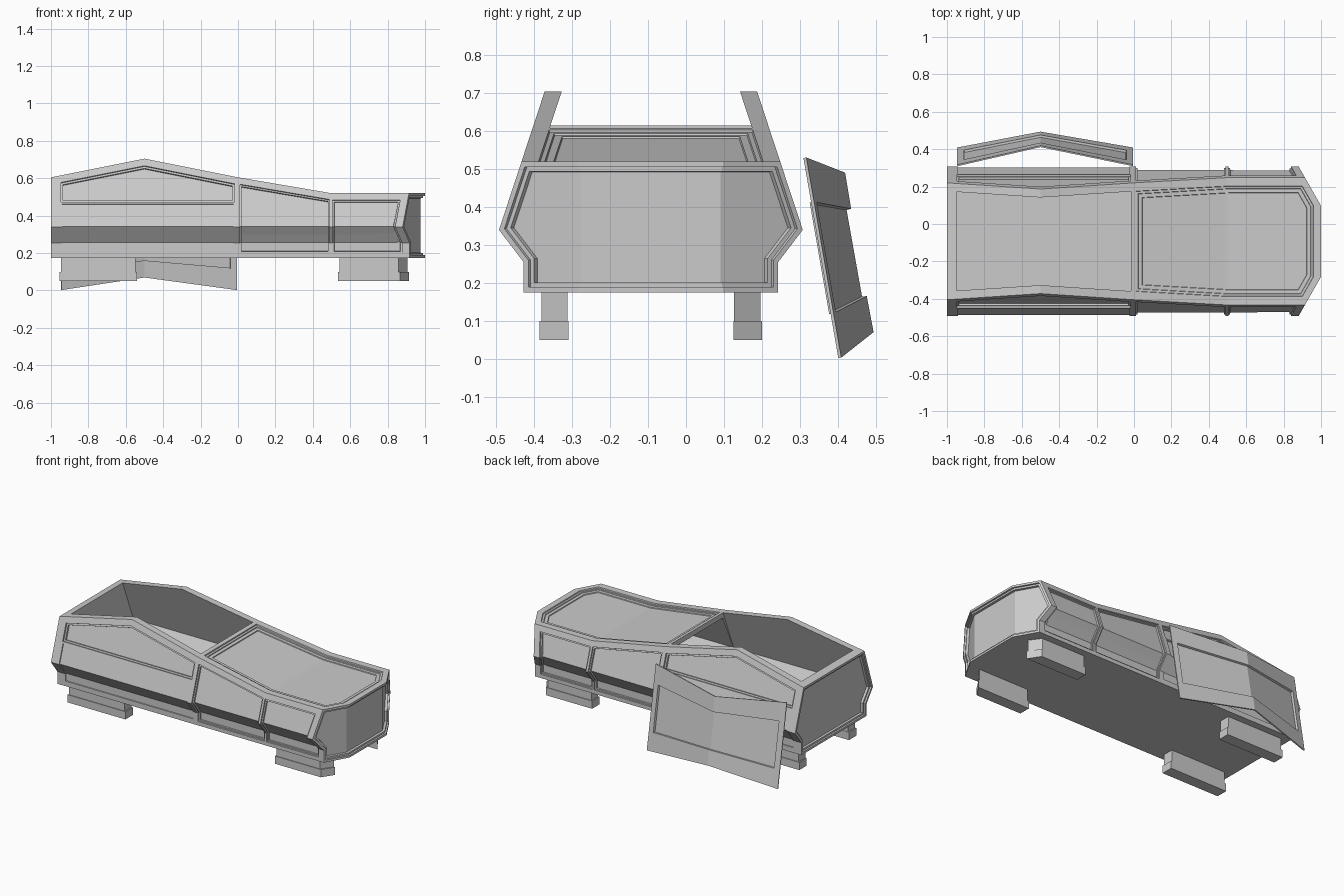
import bpy, bmesh

if "Cube" in bpy.data.objects:
    bpy.data.objects.remove(bpy.data.objects["Cube"])

YC = -0.0925          # centre line of the casket body


def finish(bm, name, fix_normals=True):
    if fix_normals:
        bmesh.ops.recalc_face_normals(bm, faces=bm.faces)
    me = bpy.data.meshes.new(name)
    bm.to_mesh(me)
    bm.free()
    ob = bpy.data.objects.new(name, me)
    bpy.context.collection.objects.link(ob)
    return ob


def top_z(x):
    pts = [(-1, .605), (-.5, .705), (0, .605), (.5, .52), (2, .52)]
    for (a, za), (b, zb) in zip(pts, pts[1:]):
        if x <= b:
            return za + (zb - za) * (x - a) / (b - a)


def half_w(z):
    return .40 - (z - .34) * .33


def foot_x(y):        # slanted plan of the foot end
    return 1 - max(0, abs(y) - .19) * .571


def mirror(half):
    return half + [(-y, z) for y, z in reversed(half)]


def recess(bm, faces, *steps):
    for t, d in steps:
        bmesh.ops.inset_region(bm, faces=faces, thickness=t, depth=d,
                               use_even_offset=True, use_boundary=True)


def prism(name, plan, z0, z1):
    bm = bmesh.new()
    lo = [bm.verts.new((x, y, z0)) for x, y in plan]
    hi = [bm.verts.new((x, y, z1)) for x, y in plan]
    bm.faces.new(lo)
    bm.faces.new(hi)
    for j in range(len(plan)):
        k = (j + 1) % len(plan)
        bm.faces.new((lo[j], lo[k], hi[k], hi[j]))
    return finish(bm, name)


# Body: lofted shell with framed, stepped panels and an open head end
bm = bmesh.new()
stations = [-1, -.95, -.5, -.015, .01, .49, .505, ("foot", .04), ("foot", 0)]
rings = []
for s in stations:
    foot = isinstance(s, tuple)
    zt = top_z(.9 if foot else s)
    rail, w = zt - .035, half_w(zt)
    half = [(.19, .175), (.335, .175), (.335, .2), (.335, .255), (.40, .34), (half_w(.47), .47),
            (half_w(rail), rail), (w, zt), (w - .045, zt), (.19, zt)]
    rings.append([bm.verts.new((foot_x(y) - s[1] if foot else s, y + YC, z))
                  for y, z in mirror(half)])
N = len(rings[0])
F = {}
for i in range(len(rings) - 1):
    a, b = rings[i], rings[i + 1]
    for j in range(N):
        k = (j + 1) % N
        F[i, j] = bm.faces.new((a[j], b[j], b[k], a[k]))
corners = (0, 1, 3, 4, 7, 9)       # true corners of the end outline
ends = [[bm.faces.new([r[c] for c in corners]), bm.faces.new([r[19 - c] for c in reversed(corners)]),
         bm.faces.new((r[0], r[9], r[10], r[19]))] for r in (rings[0], rings[-1])]
bmesh.ops.recalc_face_normals(bm, faces=bm.faces)
for left in (False, True):
    side = lambda cols, segs: [F[i, 18 - j if left else j] for i in cols for j in segs]
    recess(bm, side((1, 2), (2, 3, 4)), (.008, 0), (.001, -.006))                     # head, lower
    recess(bm, side((1, 2), (5,)), (.003, 0), (.001, -.01), (.01, 0), (.001, -.012))  # head, upper
    for col in (4, 6):
        recess(bm, side((col,), (2, 3, 4, 5)), (.001, -.008), (.008, 0), (.001, -.01))
for end in ends:
    recess(bm, end, (.014, 0), (.001, -.01), (.011, 0), (.001, -.015))
recess(bm, [F[i, j] for i in (4, 5, 6) for j in (8, 9, 10)],
       (.002, -.007), (.012, 0), (.002, -.005), (.02, 0), (.002, -.005))
bmesh.ops.delete(bm, geom=[F[i, j] for i in (1, 2) for j in (8, 9, 10)], context="FACES")
finish(bm, "body", False)

# Hollow interior, continuing below the closed half of the top
bm = bmesh.new()
rings = []
for x, drop in ((-.95, 0), (-.5, 0), (-.015, 0), (-.013, .035), (.5, .035), (.85, .035)):
    zt = top_z(x)
    half = [(.31, .2), (.315, .255), (.375, .34), (half_w(zt) - .045, zt - drop)]
    rings.append([bm.verts.new((x, y + YC, z)) for y, z in mirror(half)])
for i in range(len(rings) - 1):
    a, b = rings[i], rings[i + 1]
    for j in range(8):
        if j == 3 and i < 2:
            continue          # opening
        k = (j + 1) % 8
        bm.faces.new((a[j], b[j], b[k], a[k]))
bm.faces.new(rings[0])
bm.faces.new(rings[-1])
finish(bm, "interior")

# Legs with wider feet; the pair at the foot end has slanted tips
for side in (-1, 1):
    for part, g, z0, z1 in (("leg", .008, .1, .18), ("foot", 0, .05, .1)):
        yi, yo = YC + side * (.217 + g * .3), YC + side * (.293 - g * .6)
        prism("rear_" + part, [(-.955 + g, yi), (-.54 - g, yi), (-.54 - g, yo), (-.955 + g, yo)], z0, z1)
        prism("front_" + part, [(.535 + g, yi), (.915 - g, yi), (.865 - g, yo), (.535 + g, yo)], z0, z1)

# Removed lid leaning behind the body, folded along its middle
bm = bmesh.new()
grid = []
for x in (-.945, -.91, -.5, -.04, -.005):
    t = 1 - abs(x + .5) / (.445 if x < -.5 else .495)
    top = (.313 + .102 * t, .53 - .04 * t)
    low = (.405 + .085 * t, .003 + .067 * t)
    grid.append([bm.verts.new((x, top[0] + (low[0] - top[0]) * v, top[1] + (low[1] - top[1]) * v))
                 for v in (0, .22, .78, 1)])
inner = []
for i in range(4):
    for j in range(3):
        f = bm.faces.new((grid[i][j], grid[i][j + 1], grid[i + 1][j + 1], grid[i + 1][j]))
        f.normal_update()
        if f.normal.y < 0:
            f.normal_flip()
        if j == 1 and i in (1, 2):
            inner.append(f)
recess(bm, inner, (.001, -.012))
lid = finish(bm, "leaning_lid")
sol = lid.modifiers.new("thickness", "SOLIDIFY")
sol.thickness = .008
sol.offset = 0
